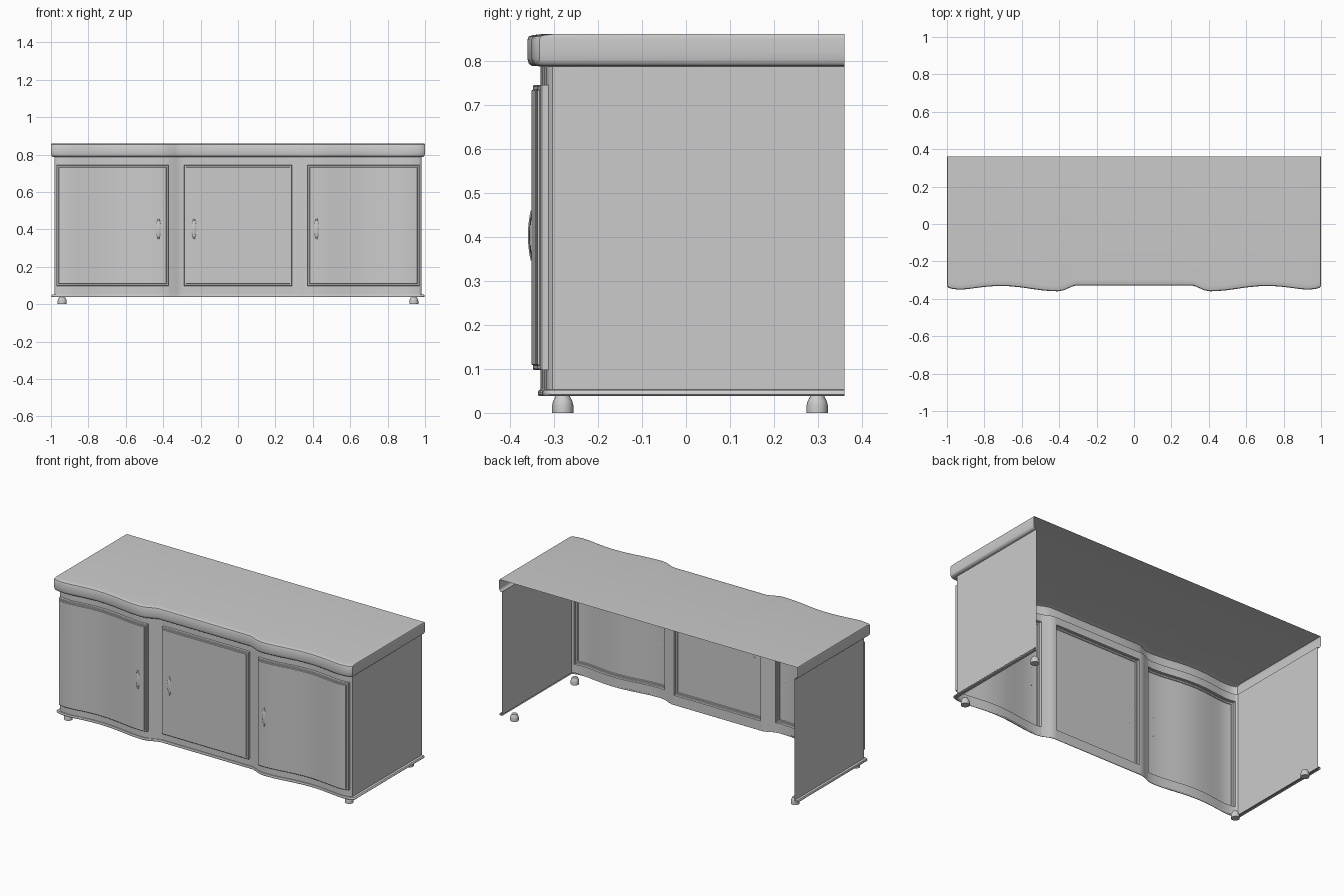
import bpy, bmesh, math

if "Cube" in bpy.data.objects:
    bpy.data.objects.remove(bpy.data.objects["Cube"])

BACK = 0.36
# Half of the serpentine front line of the counter: (x, y)
HALF = [(0, -.328), (.15, -.328), (.31, -.328), (.335, -.336), (.375, -.354), (.41, -.36),
        (.48, -.356), (.54, -.348), (.60, -.339), (.66, -.333), (.72, -.331), (.78, -.334),
        (.84, -.341), (.89, -.348), (.93, -.351), (.965, -.348), (.99, -.342), (1, -.333)]
FRONT = [(-x, y) for x, y in HALF[:0:-1]] + HALF
BODY = 0.98


def line_y(x):
    x = min(abs(x), 1)
    for (x0, y0), (x1, y1) in zip(HALF, HALF[1:]):
        if x <= x1:
            return y0 + (y1 - y0) * (x - x0) / (x1 - x0)
    return HALF[-1][1]


def wall_y(x):
    return line_y(x / BODY) + 0.03


def finish(name, verts, faces, angle=40):
    me = bpy.data.meshes.new(name)
    me.from_pydata(verts, [], faces)
    bm = bmesh.new()
    bm.from_mesh(me)
    bmesh.ops.remove_doubles(bm, verts=bm.verts, dist=1e-5)
    bmesh.ops.recalc_face_normals(bm, faces=bm.faces)
    bm.to_mesh(me)
    bm.free()
    ob = bpy.data.objects.new(name, me)
    bpy.context.collection.objects.link(ob)
    bpy.ops.object.select_all(action='DESELECT')
    ob.select_set(True)
    bpy.context.view_layer.objects.active = ob
    bpy.ops.object.shade_smooth_by_angle(angle=math.radians(angle))
    return ob


def bridge(rings, closed=False):
    n = len(rings[0])
    verts = [v for r in rings for v in r]
    faces = []
    for k in range(len(rings) - 1):
        for i in range(n if closed else n - 1):
            j = (i + 1) % n
            faces.append((k * n + i, k * n + j, (k + 1) * n + j, (k + 1) * n + i))
    return verts, faces


def u_ring(half_width, offset, z):
    # U-shaped line: left side, front, right side
    pts = [(x * half_width, y + offset, z) for x, y in FRONT]
    return [(-half_width, BACK, z)] + pts + [(half_width, BACK, z)]


# Counter: rounded edge on three sides and a flat top, open at the back
profile = [(.980, .030, .787), (.990, .010, .788), (.996, .003, .793), (.999, 0, .803),
           (1, 0, .82), (1, 0, .848), (.999, .003, .855), (.998, .012, .858), (.997, .030, .86)]
rings = [u_ring(*p) for p in profile]
verts, faces = bridge(rings)
top = rings[-1][1:-1]
s = len(verts)
verts += top + [(x, BACK, z) for x, y, z in top]
faces += [(s + i, s + i + 1, s + len(top) + i + 1, s + len(top) + i) for i in range(len(top) - 1)]
finish("counter_top", verts, faces)

# Base moulding
finish("base_moulding", *bridge([u_ring(*p) for p in [
    (.980, .030, .053), (.994, .026, .052), (.998, .024, .047), (.998, .024, .042),
    (.994, .026, .038), (.980, .030, .038)]]))

# Carcass: side walls and front wall with door openings
DOORS = [("left_door", -.97, -.372), ("middle_door", -.29, .29), ("right_door", .372, .97)]
Z0, Z1 = .097, .745
xs = sorted({round(x * BODY, 4) for x, y in FRONT} | {e for d in DOORS for e in d[1:]})
zs = [.045, Z0, Z1, .79]
verts, faces = [], []


def quad(a, b, z0, z1):
    i = len(verts)
    verts.extend([(*a, z0), (*b, z0), (*b, z1), (*a, z1)])
    faces.append((i, i + 1, i + 2, i + 3))


for x0, x1 in zip(xs, xs[1:]):
    mid = (x0 + x1) / 2
    for r in range(3):
        if r == 1 and any(a < mid < b for _, a, b in DOORS):
            continue
        quad((x0, wall_y(x0)), (x1, wall_y(x1)), zs[r], zs[r + 1])
for sx in (-BODY, BODY):
    for r in range(3):
        quad((sx, wall_y(sx)), (sx, BACK), zs[r], zs[r + 1])
finish("carcass", verts, faces)

# Doors: raised shells following the curved front
for name, a, b in DOORS:
    cols = [a] + [x for x in xs if a + .012 < x < b - .012] + [b]
    rings = []
    for inset, depth in [(0, 0), (0, .015), (.003, .018), (.011, .018), (.013, .022)]:
        row = [a + inset + (x - a) * (b - a - 2 * inset) / (b - a) for x in cols]
        rings.append([(x, wall_y(x) - depth, Z0 + inset) for x in row] +
                     [(x, wall_y(x) - depth, Z1 - inset) for x in reversed(row)])
    verts, faces = bridge(rings, closed=True)
    m = len(rings[0])
    s = len(verts) - m
    faces += [(s + i, s + i + 1, s + m - 2 - i, s + m - 1 - i) for i in range(len(cols) - 1)]
    finish(name, verts, faces, 30)

# Handles: small bowed, tapered strips
for name, hx in (("left_handle", -.425), ("middle_handle", -.235), ("right_handle", .42)):
    base = wall_y(hx) - .021
    rings = []
    for k in range(13):
        t = -1 + k / 6
        w = .003 + .009 * (1 - t * t)
        y = base - .006 * (1 - t * t)
        z = .403 + .057 * t
        rings.append([(hx - w, y, z), (hx - w * .6, y - .003, z), (hx + w * .6, y - .003, z),
                      (hx + w, y, z), (hx, y + .002, z)])
    verts, faces = bridge(rings, closed=True)
    faces += [tuple(range(5)), tuple(range(60, 65))]
    finish(name, verts, faces)

# Feet: short turned studs
for side, fx in (("left", -.94), ("right", .94)):
    for end, fy in (("front", -.28), ("back", .298)):
        N = 16
        rings = [[(fx + r * math.cos(2 * math.pi * i / N), fy + r * math.sin(2 * math.pi * i / N), z)
                  for i in range(N)]
                 for r, z in [(.024, 0), (.024, .018), (.022, .026), (.017, .036), (.015, .04)]]
        verts, faces = bridge(rings, closed=True)
        faces += [tuple(range(N)), tuple(range(4 * N, 5 * N))]
        finish(f"{end}_{side}_foot", verts, faces)
